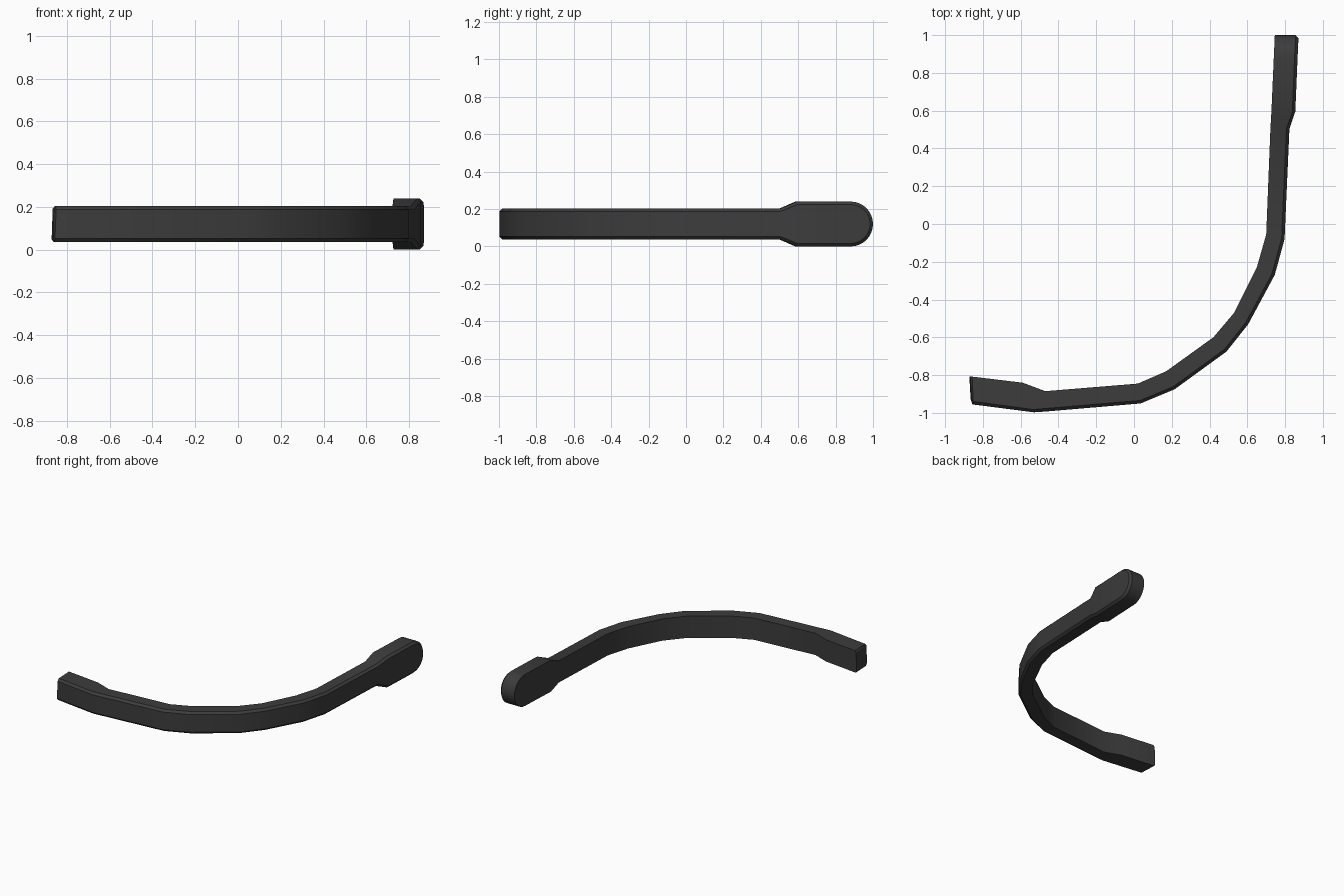
import bpy, bmesh, math
from mathutils import Vector

if "Cube" in bpy.data.objects:
    bpy.data.objects.remove(bpy.data.objects["Cube"])

C = 0.016      # chamfer on the outer edges
MID = 0.122    # height of the centre line
H = 0.083      # half height of the band
R = 0.12       # half height of the rounded paddle

# Sections along the band: inner x, y, outer x, y, half height
path = [
    (-0.857, -0.808, -0.85, -0.955, H),
    (-0.59, -0.84, -0.53, -0.997, H),
    (-0.47, -0.885, -0.47, -0.993, H),
    (0.02, -0.845, 0.035, -0.95, H),
    (0.17, -0.78, 0.215, -0.875, H),
    (0.42, -0.60, 0.49, -0.675, H),
    (0.53, -0.47, 0.605, -0.53, H),
    (0.65, -0.23, 0.745, -0.27, H),
    (0.70, -0.055, 0.797, -0.08, H),
    (0.722, 0.50, 0.823, 0.505, H),
    (0.727, 0.585, 0.854, 0.595, R),
]


def section(inner, mid, outer, h_in, h_out, tilt=0.0):
    """Six-point ring: flat inside, chamfered outside."""
    ring = []
    for p, z in ((inner, -h_in), (mid, -h_in), (outer, -h_out),
                 (outer, h_out), (mid, h_in), (inner, h_in)):
        ring.append((p.x - tilt * (0.5 - z / (2 * H)), p.y, MID + z))
    return ring


rings = []
for i, (ix, iy, ox, oy, h) in enumerate(path):
    a, b = Vector((ix, iy)), Vector((ox, oy))
    mid = b + (a - b).normalized() * C
    if i == 0:   # chamfered plain end
        s = Vector((-0.009, 0.001))
        e = b + Vector((-0.01, 0.03))
        rings.append(section(a + s, e + Vector((0, 0.01)), e,
                             H - 0.012, H - 0.02, 0.006))
    rings.append(section(a, mid, b, h, h - C, 0.006 if i == 0 else 0))

# Rounded paddle end, swept as a half circle
along = Vector((0.045, 1)).normalized()
a0, b0 = Vector((0.74, 0.88)), Vector((0.866, 0.88))
for k in range(9):
    t = math.pi / 2 * k / 8
    s, c = math.sin(t), math.cos(t)
    rings.append(section(a0 + along * R * s, b0 + Vector((-C, 0)) + along * R * s,
                         b0 + along * (R - C) * s, R * c, (R - C) * c))

bm = bmesh.new()
loops = [[bm.verts.new(p) for p in r] for r in rings]
for l0, l1 in zip(loops, loops[1:]):
    for j in range(6):
        n = (j + 1) % 6
        bm.faces.new((l0[j], l0[n], l1[n], l1[j]))
bm.faces.new(loops[0])
bmesh.ops.remove_doubles(bm, verts=bm.verts, dist=0.0005)
bmesh.ops.recalc_face_normals(bm, faces=bm.faces)
low = min(v.co.z for v in bm.verts)
bmesh.ops.translate(bm, verts=bm.verts, vec=(0, 0, -low))

mesh = bpy.data.meshes.new("curved_band")
bm.to_mesh(mesh)
bm.free()
band = bpy.data.objects.new("curved_band", mesh)
bpy.context.collection.objects.link(band)

# Dark grey finish
grey = bpy.data.materials.new("dark grey")
grey.diffuse_color = (0.045, 0.045, 0.045, 1)
grey.use_nodes = True
grey.node_tree.nodes["Principled BSDF"].inputs["Base Color"].default_value = grey.diffuse_color
mesh.materials.append(grey)

bpy.context.view_layer.objects.active = band
band.select_set(True)
bpy.ops.object.shade_smooth_by_angle(angle=math.radians(28))
